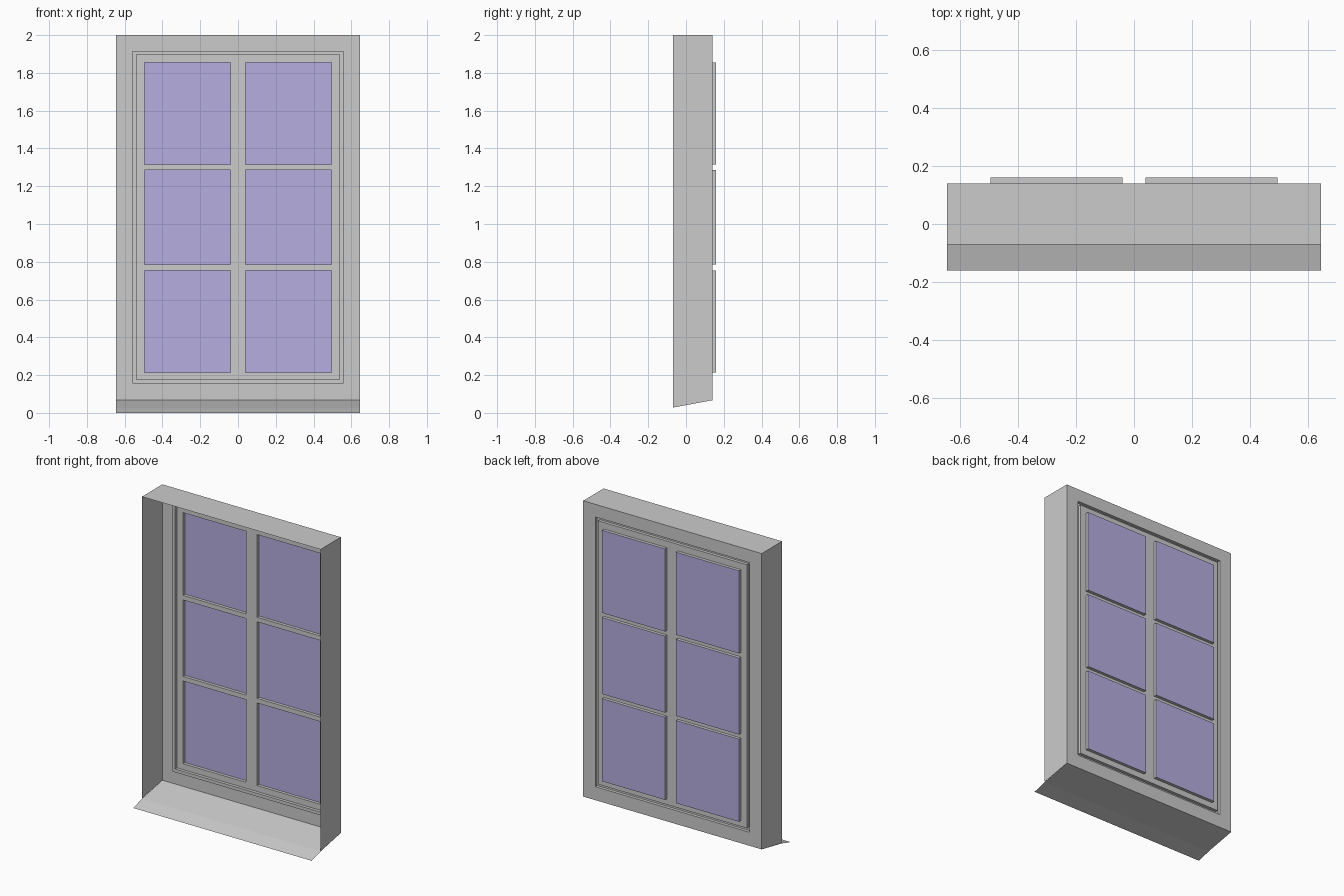
import bpy

if "Cube" in bpy.data.objects:
    bpy.data.objects.remove(bpy.data.objects["Cube"])

W, FRONT, BACK = 0.645, -0.07, 0.14
STEP = 0.02
PANES_X = [(-0.495, -0.04), (0.04, 0.495)]
PANES_Z = [(0.215, 0.755), (0.785, 1.285), (1.315, 1.855)]


def make(name, verts, faces, mat=None):
    mesh = bpy.data.meshes.new(name)
    mesh.from_pydata(verts, [], faces)
    mesh.update()
    obj = bpy.data.objects.new(name, mesh)
    bpy.context.collection.objects.link(obj)
    if mat:
        mesh.materials.append(mat)
    return obj


def quads(name, polys, mat=None):
    verts = [v for p in polys for v in p]
    return make(name, verts, [tuple(range(i, i + 4)) for i in range(0, len(verts), 4)], mat)


def rect_ring(x0, x1, z0, z1, y):
    return [(x0, y, z0), (x1, y, z0), (x1, y, z1), (x0, y, z1)]


def stepped_rings(name, loops):
    """Bridge successive rectangular loops into one stepped surface."""
    verts = [v for l in loops for v in rect_ring(*l)]
    faces = [(4 * k + i, 4 * k + (i + 1) % 4, 4 * k + 4 + (i + 1) % 4, 4 * k + 4 + i)
             for k in range(len(loops) - 1) for i in range(4)]
    return make(name, verts, faces)


glass = bpy.data.materials.new("glass_tint")
glass.diffuse_color = (0.47, 0.42, 0.74, 1)
glass.use_nodes = True
glass.node_tree.nodes["Principled BSDF"].inputs["Base Color"].default_value = glass.diffuse_color

# Flat casing with a groove pressed towards the front around the sash
A, B, PX = 0.558, 0.538, 0.495
stepped_rings("casing", [
    (-W, W, 0.067, 2.0, BACK),
    (-A, A, 0.155, 1.917, BACK),
    (-A, A, 0.155, 1.917, BACK - STEP),
    (-B, B, 0.176, 1.898, BACK - STEP),
    (-B, B, 0.176, 1.898, BACK),
    (-PX, PX, PANES_Z[0][0], PANES_Z[-1][1], BACK)])

# Glazing bars: one upright and two rows of crossbars
bars = [rect_ring(-0.04, 0.04, PANES_Z[0][0], PANES_Z[-1][1], BACK)]
for (_, lo), (hi, _) in zip(PANES_Z, PANES_Z[1:]):
    bars += [rect_ring(x0, x1, lo, hi, BACK) for x0, x1 in PANES_X]
quads("glazing_bars", bars)

# Panes set back behind the sash, each with its rebate edges
for x0, x1 in PANES_X:
    for z0, z1 in PANES_Z:
        stepped_rings("pane_rebate", [(x0, x1, z0, z1, BACK), (x0, x1, z0, z1, BACK + STEP)])
        quads("pane", [rect_ring(x0, x1, z0, z1, BACK + STEP)], glass)

# Reveal: thin side walls and head
walls = [[(s * W, FRONT, 0.028), (s * W, BACK, 0.067), (s * W, BACK, 2), (s * W, FRONT, 2)] for s in (-1, 1)]
walls.append([(-W, FRONT, 2), (W, FRONT, 2), (W, BACK, 2), (-W, BACK, 2)])
quads("reveal", walls)

# Sloping sill
profile = [(BACK, 0.067), (FRONT, 0.026), (-0.16, 0.0)]
quads("sill", [[(-W, *p), (-W, *q), (W, *q), (W, *p)] for p, q in zip(profile, profile[1:])])
